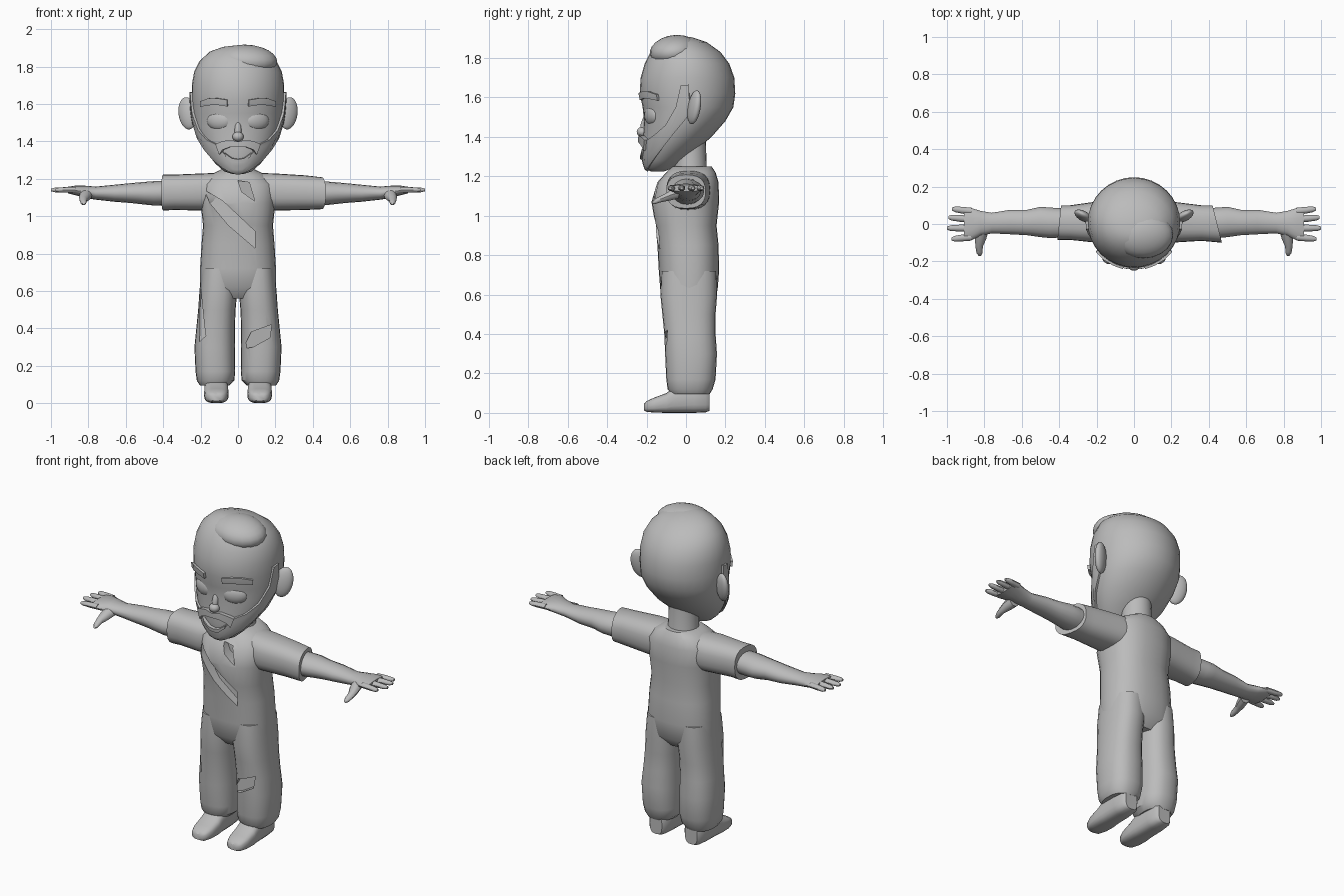
import bpy, bmesh, math
from mathutils import Vector, Euler

if "Cube" in bpy.data.objects:
    bpy.data.objects.remove(bpy.data.objects["Cube"])

grey = bpy.data.materials.new("plain grey")
grey.diffuse_color = (0.5, 0.5, 0.5, 1)
grey.use_nodes = True
grey.node_tree.nodes["Principled BSDF"].inputs["Base Color"].default_value = grey.diffuse_color


def finish(name, bm, angle=40, solid=0, cutters=()):
    """Turn a bmesh into a named, smooth-shaded object."""
    bmesh.ops.recalc_face_normals(bm, faces=bm.faces)
    me = bpy.data.meshes.new(name)
    bm.to_mesh(me)
    bm.free()
    me.materials.append(grey)
    ob = bpy.data.objects.new(name, me)
    bpy.context.collection.objects.link(ob)
    bpy.ops.object.select_all(action='DESELECT')
    ob.select_set(True)
    bpy.context.view_layer.objects.active = ob
    if solid:
        m = ob.modifiers.new("thickness", 'SOLIDIFY')
        m.thickness, m.offset = solid, 0
        bpy.ops.object.modifier_apply(modifier=m.name)
    for c in cutters:
        m = ob.modifiers.new("tear", 'BOOLEAN')
        m.operation, m.object = 'DIFFERENCE', c
        bpy.ops.object.modifier_apply(modifier=m.name)
    bpy.ops.object.shade_smooth_by_angle(angle=math.radians(angle))
    return ob


def loft(name, rings, n=24, p=2.0, **kw):
    """Skin superellipse rings given as (centre, half-axis u, half-axis v)."""
    bm = bmesh.new()
    loops = []
    for c, u, v in rings:
        loop = []
        for i in range(n):
            a = 2 * math.pi * i / n
            ca, sa = math.cos(a), math.sin(a)
            cu = math.copysign(abs(ca) ** (2 / p), ca)
            cv = math.copysign(abs(sa) ** (2 / p), sa)
            loop.append(bm.verts.new(Vector(c) + Vector(u) * cu + Vector(v) * cv))
        loops.append(loop)
    for a, b in zip(loops, loops[1:]):
        for i in range(n):
            j = (i + 1) % n
            bm.faces.new((a[i], a[j], b[j], b[i]))
    bm.faces.new(loops[0])
    bm.faces.new(loops[-1])
    return finish(name, bm, **kw)


def zring(z, yf, yb, rx, x=0):
    return ((x, (yf + yb) / 2, z), (rx, 0, 0), (0, (yb - yf) / 2, 0))


def xring(x, z0, z1, y0, y1, skew=0):
    return ((x, (y0 + y1) / 2, (z0 + z1) / 2), (skew, (y1 - y0) / 2, 0), (0, 0, (z1 - z0) / 2))


def ball(name, loc, rad, rot=(0, 0, 0)):
    bm = bmesh.new()
    bmesh.ops.create_uvsphere(bm, u_segments=20, v_segments=12, radius=1)
    e = Euler([math.radians(r) for r in rot])
    for v in bm.verts:
        q = Vector([a * b for a, b in zip(v.co, rad)])
        q.rotate(e)
        v.co = q + Vector(loc)
    return finish(name, bm)


def tear(poly, floor):
    """Cutter prism pushed in from the front down to a sloping floor."""
    bm = bmesh.new()
    a = [bm.verts.new((x, -0.4, z)) for x, z in poly]
    b = [bm.verts.new((x, floor + 0.25 * abs(x), z)) for x, z in poly]
    bm.faces.new(a)
    bmesh.ops.triangulate(bm, faces=[bm.faces.new(b)])
    for i in range(len(poly)):
        j = (i + 1) % len(poly)
        bm.faces.new((a[i], a[j], b[j], b[i]))
    ob = finish("tear_cutter", bm)
    ob.hide_render = True
    return ob


# Head: z, front y, back y, half width
HEAD = [(1.225, -.18, -.11, .03), (1.24, -.2, -.07, .075), (1.28, -.212, -.02, .12),
        (1.33, -.218, .05, .16), (1.40, -.218, .13, .205), (1.48, -.213, .2, .23),
        (1.55, -.22, .24, .243), (1.62, -.235, .25, .247), (1.70, -.23, .245, .247),
        (1.77, -.21, .22, .235), (1.83, -.18, .175, .205), (1.88, -.135, .105, .15),
        (1.905, -.09, .03, .08), (1.912, -.06, -.02, .02)]
loft("head", [zring(*r) for r in HEAD], n=32, angle=60)


def head_point(z, phi, off):
    """Point on the head at height z, phi degrees round from the front."""
    for a, b in zip(HEAD, HEAD[1:]):
        if a[0] <= z <= b[0]:
            t = (z - a[0]) / (b[0] - a[0])
            _, yf, yb, rx = [p + (q - p) * t for p, q in zip(a, b)]
            break
    f = math.radians(phi)
    return ((rx + off) * math.sin(f), (yf + yb) / 2 - ((yb - yf) / 2 + off) * math.cos(f), z)


def patch(name, cols, off, thick, rows=6):
    """Raised strip on the head; columns are (phi, low z, high z)."""
    bm = bmesh.new()
    g = [[bm.verts.new(head_point(lo + (hi - lo) * k / rows, phi, off)) for k in range(rows + 1)]
         for phi, lo, hi in cols]
    for a, b in zip(g, g[1:]):
        for k in range(rows):
            bm.faces.new((a[k], b[k], b[k + 1], a[k + 1]))
    return finish(name, bm, solid=thick)


def both(half):
    return [(-p, a, b) for p, a, b in reversed(half[1:])] + half


# Facial hair, nose and hair sweep
patch("beard", both([(0, 1.23, 1.29), (15, 1.23, 1.295), (27, 1.235, 1.34), (35, 1.24, 1.385),
                     (50, 1.26, 1.41), (65, 1.30, 1.46), (75, 1.36, 1.55), (82, 1.42, 1.66),
                     (92, 1.5, 1.665)]), .004, .016)
patch("moustache", both([(0, 1.372, 1.398), (12, 1.37, 1.408), (25, 1.355, 1.397),
                         (34, 1.33, 1.385)]), .01, .03)
patch("lower_lip", both([(0, 1.285, 1.305), (12, 1.288, 1.31), (24, 1.32, 1.338)]), .008, .022)
ball("nose", (0, -.222, 1.425), (.03, .028, .026))
ball("nose_bridge", (0, -.212, 1.46), (.018, .018, .05), (-12, 0, 0))
ball("hair_sweep", (.05, -.06, 1.835), (.16, .125, .08), (8, 4, 0))

# Neck
loft("neck", [zring(1.18, -.07, .12, .1), zring(1.25, -.06, .105, .085), zring(1.40, -.06, .1, .08)])

# Torso with torn shirt front
chest_tears = [tear([(-.18, 1.14), (-.08, 1.08), (.09, .92), (.09, .83), (-.05, .95), (-.15, 1.07)], -.115),
               tear([(0, 1.19), (.06, 1.18), (.09, 1.08), (.02, 1.13)], -.105)]
loft("torso", [zring(.56, -.08, .11, .15), zring(.62, -.13, .16, .203), zring(.72, -.138, .168, .203),
               zring(.85, -.145, .165, .195), zring(.95, -.155, .155, .187), zring(1.07, -.175, .168, .2),
               zring(1.17, -.145, .165, .2), zring(1.22, -.1, .15, .15), zring(1.25, -.07, .13, .09)],
     n=28, p=2.4, cutters=chest_tears)

# Sleeves, the end on +x cut at a slant
loft("sleeves", [xring(-.4, 1.03, 1.222, -.085, .1, .01), xring(-.34, 1.033, 1.222, -.085, .1),
                 xring(-.2, 1.03, 1.228, -.1, .12), xring(0, 1.03, 1.235, -.07, .13),
                 xring(.2, 1.03, 1.228, -.1, .12), xring(.36, 1.033, 1.218, -.09, .1),
                 xring(.445, 1.037, 1.208, -.1, .1, -.025)], p=2.5)

for s, side in ((1, "left"), (-1, "right")):
    # Eye, brow and ear
    ball(side + "_eye", (s * .1, -.172, 1.51), (.07, .032, .052), (0, 0, s * 22))
    patch(side + "_brow", [(s * 13, 1.588, 1.622), (s * 25, 1.596, 1.63), (s * 38, 1.594, 1.63),
                           (s * 52, 1.585, 1.615)], .004, .018, 2)
    ball(side + "_ear", (s * .27, .042, 1.55), (.052, .026, .088), (-6, s * 12, s * 25))

    # Arm running into the palm
    arm = [(.33, 1.06, 1.19, -.07, .08), (.45, 1.057, 1.187, -.075, .088), (.5, 1.062, 1.183, -.07, .092),
           (.57, 1.07, 1.177, -.06, .076), (.66, 1.077, 1.168, -.055, .076), (.76, 1.088, 1.158, -.05, .06),
           (.82, 1.098, 1.163, -.062, .07), (.87, 1.112, 1.163, -.088, .085), (.91, 1.122, 1.157, -.09, .085)]
    loft(side + "_arm", [xring(s * r[0], *r[1:]) for r in arm], n=16)

    # Fingers and thumb
    for i, (y0, y1, tip) in enumerate([(.068, .08, .972), (.025, .035, .993), (-.022, -.022, 1.0),
                                       (-.07, -.08, .975)]):
        rings = []
        for t, r in ((0, .019), (.5, .018), (.85, .015), (1, .008)):
            x, y = .87 + (tip - .87) * t, y0 + (y1 - y0) * t
            rings.append(xring(s * x, 1.14 - r * .85, 1.14 + r * .85, y - r, y + r))
        loft(f"{side}_finger_{i + 1}", rings, n=10)
    loft(side + "_thumb", [((s * x, y, z), (r, 0, 0), (0, r * .3, r)) for x, y, z, r in
                           ((.81, -.03, 1.12, .034), (.82, -.08, 1.104, .03), (.828, -.12, 1.088, .02),
                            (.826, -.155, 1.074, .016), (.824, -.17, 1.068, .007))], n=10)

    # Baggy trouser leg, with a tear
    if s > 0:
        cut = tear([(.025, .29), (.07, .38), (.18, .42), (.17, .35), (.08, .3)], -.085)
    else:
        cut = tear([(-.2, .62), (-.18, .42), (-.172, .36), (-.205, .33)], -.09)
    leg = [(.095, -.075, .12, .078, .125), (.12, -.093, .135, .1, .12), (.17, -.1, .15, .106, .121),
           (.3, -.106, .157, .108, .125), (.4, -.11, .15, .103, .12), (.5, -.12, .15, .1, .113),
           (.6, -.13, .158, .101, .105), (.72, -.125, .155, .095, .1)]
    loft(side + "_trouser_leg", [zring(z, a, b, r, s * x) for z, a, b, r, x in leg], p=2.4, cutters=[cut])

    # Shoe with a flat sole
    shoe = [(-.213, .012, .045, .028), (-.2, .005, .06, .048), (-.16, .002, .078, .062),
            (-.1, 0, .1, .066), (-.06, 0, .13, .064), (.04, 0, .15, .062), (.1, .003, .14, .055),
            (.118, .01, .125, .04)]
    loft(side + "_shoe", [((s * .116, y, (a + b) / 2), (r, 0, 0), (0, 0, (b - a) / 2))
                          for y, a, b, r in shoe], n=20, p=3)

# Cutters are no longer needed
for ob in [o for o in bpy.data.objects if o.name.startswith("tear_cutter")]:
    bpy.data.objects.remove(ob)
